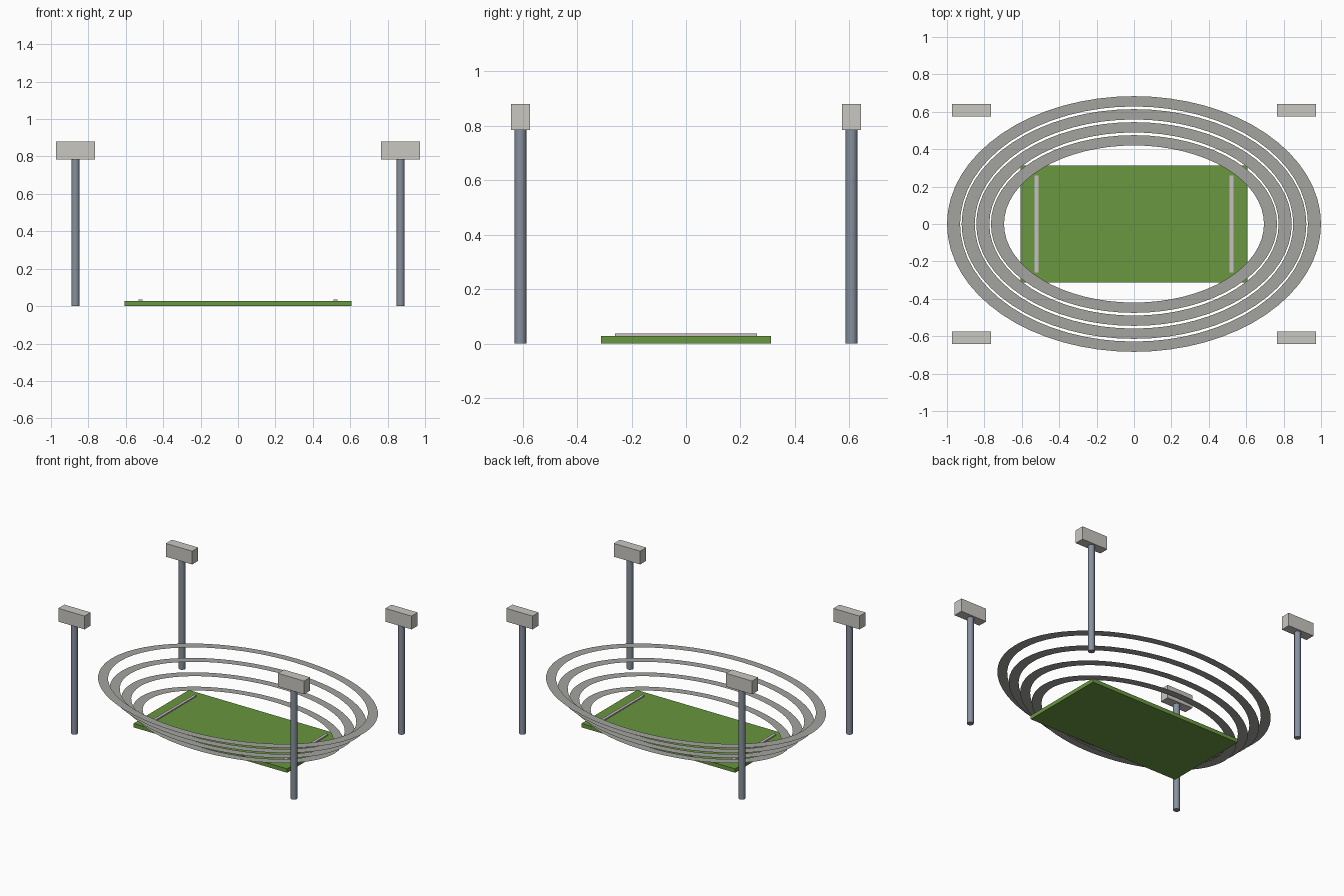
import bpy, bmesh, math

if "Cube" in bpy.data.objects:
    bpy.data.objects.remove(bpy.data.objects["Cube"], do_unlink=True)


def material(name, r, g, b):
    m = bpy.data.materials.new(name)
    m.use_nodes = True
    m.diffuse_color = (r, g, b, 1)
    m.node_tree.nodes["Principled BSDF"].inputs["Base Color"].default_value = (r, g, b, 1)
    return m


GRASS = material("grass green", 0.14, 0.31, 0.05)
CONCRETE = material("concrete grey", 0.37, 0.37, 0.35)
STEEL = material("steel blue grey", 0.24, 0.28, 0.34)
LAMP = material("lamp off white", 0.58, 0.57, 0.53)
PAINT = material("pale line paint", 0.58, 0.52, 0.56)


def finish(name, bm, mat):
    mesh = bpy.data.meshes.new(name)
    bm.to_mesh(mesh)
    bm.free()
    mesh.materials.append(mat)
    ob = bpy.data.objects.new(name, mesh)
    bpy.context.collection.objects.link(ob)
    return ob


def box(name, size, base, mat):
    """Box whose underside centre sits at base."""
    bm = bmesh.new()
    bmesh.ops.create_cube(bm, size=1)
    for v in bm.verts:
        v.co.z += 0.5
        v.co = [c * s + b for c, s, b in zip(v.co, size, base)]
    return finish(name, bm, mat)


def post(name, radius, height, x, y, mat):
    bm = bmesh.new()
    bmesh.ops.create_cone(bm, cap_ends=True, segments=16, radius1=radius,
                          radius2=radius, depth=height)
    bmesh.ops.translate(bm, verts=bm.verts, vec=(x, y, height / 2))
    ob = finish(name, bm, mat)
    for f in ob.data.polygons:
        f.use_smooth = abs(f.normal.z) < 0.5
    for e in ob.data.edges:
        a, b = (ob.data.vertices[i].co.z for i in e.vertices)
        e.use_edge_sharp = abs(a - b) < 0.001
    return ob


def oval_ring(name, outer, inner, z, mat, sides=64):
    """Flat, upward facing elliptical band."""
    bm = bmesh.new()
    loops = []
    for rx, ry in (outer, inner):
        angles = [math.tau * i / sides for i in range(sides)]
        loops.append([bm.verts.new((rx * math.cos(a), ry * math.sin(a), z)) for a in angles])
    for i in range(sides):
        j = (i + 1) % sides
        bm.faces.new((loops[0][i], loops[0][j], loops[1][j], loops[1][i]))
    return finish(name, bm, mat)


# Pitch slab with a pale strip near each end
PITCH_TOP = 0.028
box("pitch", (1.216, 0.626, PITCH_TOP), (0, 0, 0), GRASS)
for side, sx in (("left", 1), ("right", -1)):
    box(side + "_end_line", (0.02, 0.52, 0.008), (sx * 0.521, 0, PITCH_TOP), PAINT)

# Seating tiers, rising outwards
for i in range(4):
    outer = (0.765 + 0.0783 * i, 0.475 + 0.0695 * i)
    inner = (outer[0] - 0.07, outer[1] - 0.055)
    oval_ring(f"seating_tier_{i + 1}", outer, inner, 0.061 + 0.0695 * i, CONCRETE)

# Floodlight towers at the four corners
for end, sy in (("front", -1), ("back", 1)):
    for side, sx in (("left", 1), ("right", -1)):
        x, y = sx * 0.869, sy * 0.608
        post(f"{end}_{side}_mast", 0.022, 0.79, x, y, STEEL)
        box(f"{end}_{side}_floodlight", (0.208, 0.069, 0.095), (x, y, 0.785), LAMP)
